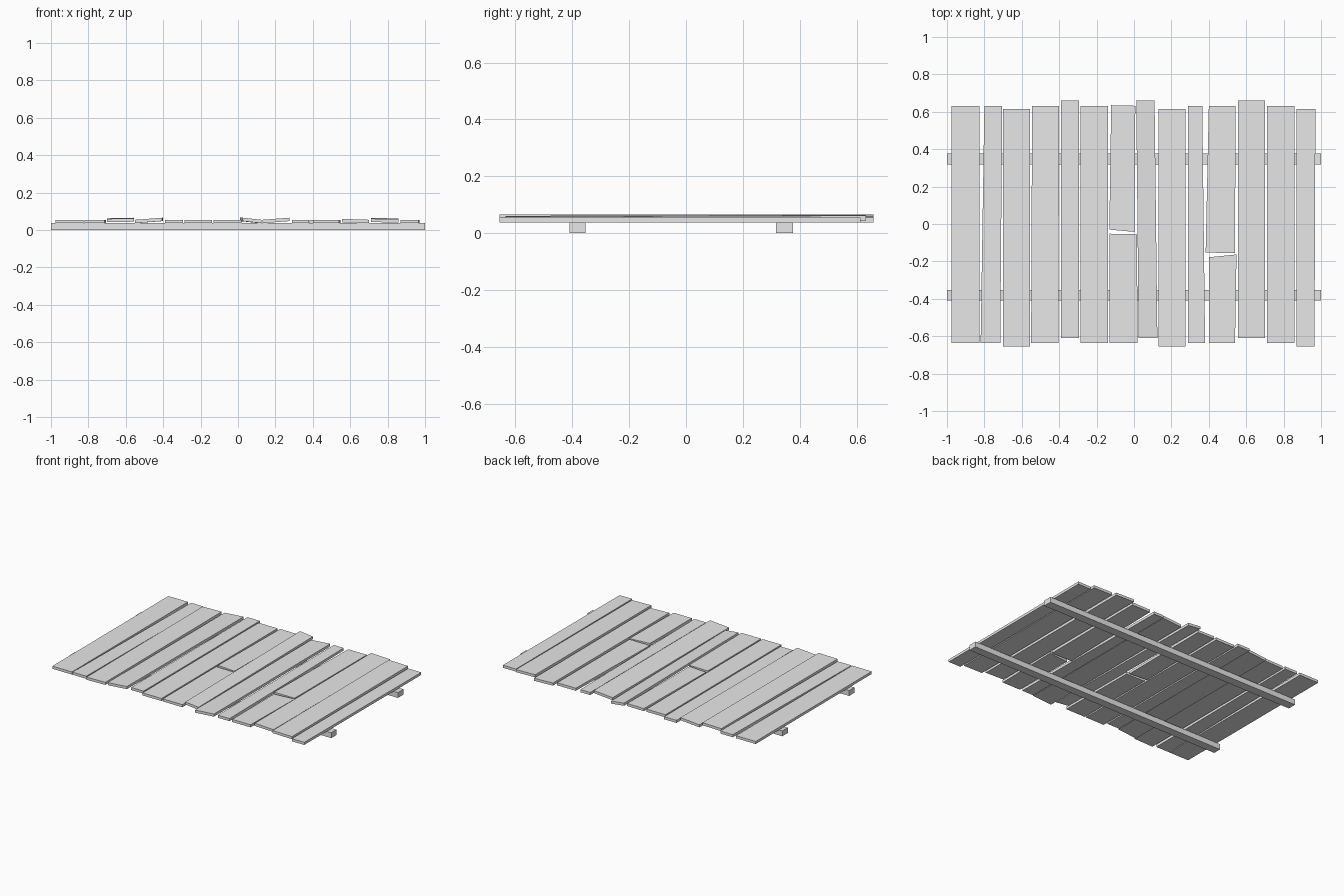
import bpy
import bmesh

if "Cube" in bpy.data.objects:
    bpy.data.objects.remove(bpy.data.objects["Cube"], do_unlink=True)

# One plain grey for all the timber
grey = bpy.data.materials.new("weathered_grey")
grey.use_nodes = True
colour = (0.8, 0.8, 0.8, 1)
grey.diffuse_color = colour
grey.node_tree.nodes["Principled BSDF"].inputs["Base Color"].default_value = colour

BEAM_TOP = 0.037
THICK = 0.018


def board(name, front, back, front_y, back_y, base=(BEAM_TOP, BEAM_TOP), thick=THICK, lift=0):
    """Flat board; front/back are x spans, front_y/back_y are (left, right) end
    positions, base is the underside height at its two long edges."""
    bm = bmesh.new()
    bmesh.ops.create_cube(bm, size=1)
    for v in bm.verts:
        side, rear, upper = v.co.x > 0, v.co.y > 0, v.co.z > 0
        v.co = ((back if rear else front)[side],
                (back_y if rear else front_y)[side],
                base[side] + thick * upper + lift * rear)
    mesh = bpy.data.meshes.new(name)
    bm.to_mesh(mesh)
    bm.free()
    mesh.materials.append(grey)
    obj = bpy.data.objects.new(name, mesh)
    bpy.context.collection.objects.link(obj)


# Two cross beams underneath
for name, y0, y1 in (("front_beam", -0.41, -0.353), ("back_beam", 0.317, 0.377)):
    board(name, (-1, 1), (-1, 1), (y0, y0), (y1, y1), (0, 0), BEAM_TOP)

# Lengthwise placements shared by the planks
MID, LOW, HIGH = (-0.635, 0.632), (-0.655, 0.614), (-0.61, 0.66)
FLAT = (BEAM_TOP, BEAM_TOP)
RISE, FALL = (BEAM_TOP, 0.048), (0.048, BEAM_TOP)

# Whole planks: front x span, back x span, placement, edge heights, end lift
planks = [
    ((-.975, -.825), (-.975, -.825), MID, FLAT, 0),
    ((-.82, -.715), (-.80, -.705), MID, FLAT, 0),
    ((-.70, -.555), (-.70, -.555), LOW, (.042, .045), .003),
    ((-.55, -.405), (-.545, -.40), MID, RISE, 0),
    ((-.39, -.295), (-.39, -.295), HIGH, FLAT, 0),
    ((-.285, -.14), (-.285, -.14), MID, FLAT, 0),
    ((.025, .125), (.012, .11), HIGH, FALL, 0),
    ((.13, .275), (.13, .275), LOW, RISE, 0),
    ((.29, .38), (.29, .365), MID, FLAT, 0),
    ((.555, .70), (.555, .70), HIGH, (.042, BEAM_TOP), 0),
    ((.71, .857), (.71, .857), MID, (.043, .04), .004),
    ((.87, .965), (.87, .97), LOW, FLAT, 0),
]
for i, (front, back, (y0, y1), base, lift) in enumerate(planks, 1):
    board(f"plank_{i}", front, back, (y0, y0), (y1, y1), base, lift=lift)

# Snapped planks, each in two pieces with a skewed gap
y0, y1 = MID
board("snapped_plank_a_front", (-.13, .02), (-.13, .015), (y0, y0), (-.052, -.055))
board("snapped_plank_a_back", (-.132, .002), (-.122, .007), (-.03, -.042), (y1 + .003, y1))
board("snapped_plank_b_front", (.40, .54), (.40, .548), (y0, y0), (-.178, -.163))
board("snapped_plank_b_back", (.383, .54), (.40, .543), (-.153, -.155), (y1, y1))
